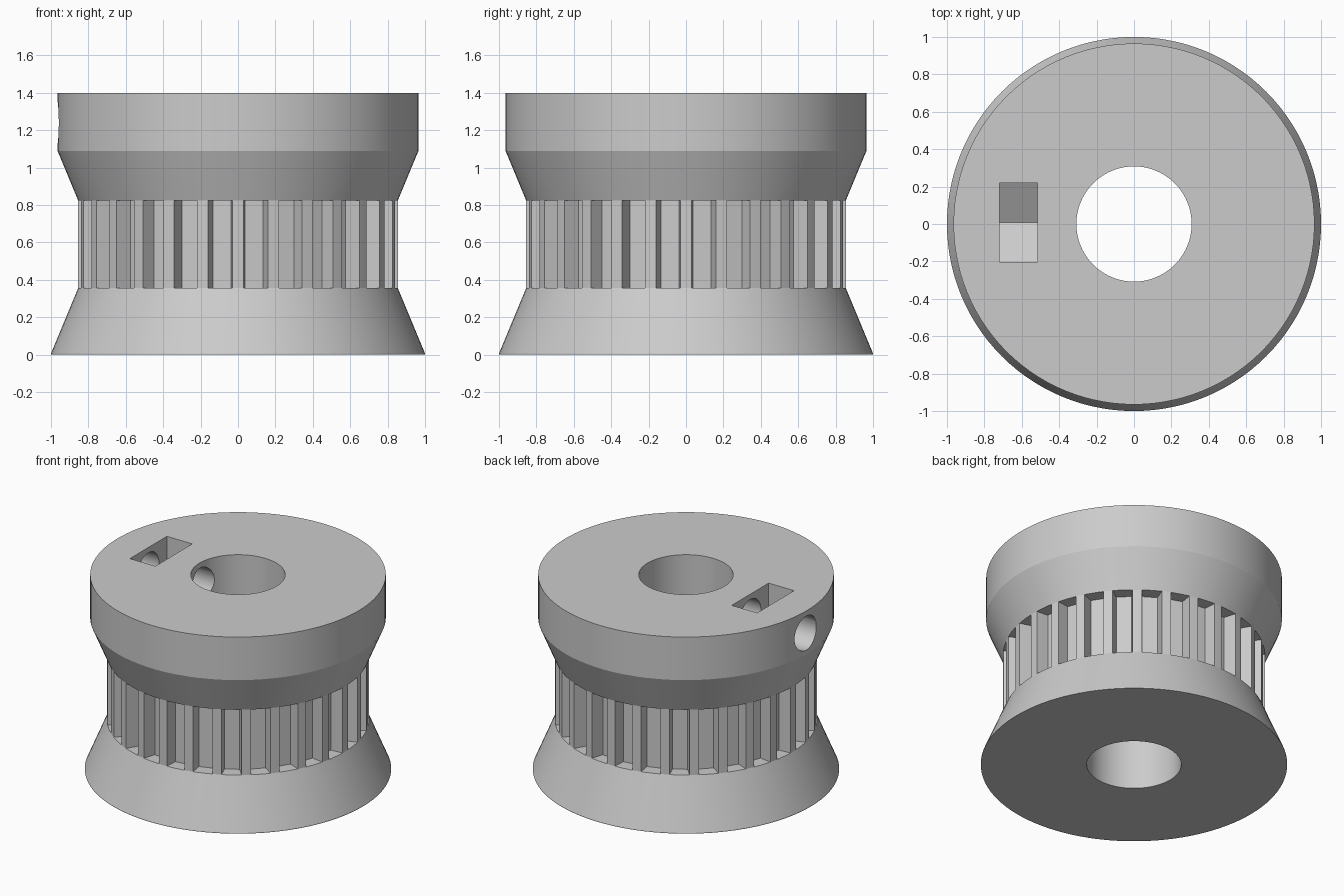
import bpy, bmesh, math
from mathutils import Matrix, Vector

if "Cube" in bpy.data.objects:
    bpy.data.objects.remove(bpy.data.objects["Cube"], do_unlink=True)

TEETH = 28
SEGMENTS = TEETH * 4
NECK_R, ROOT_R, BORE_R = 0.855, 0.765, 0.308
NECK_LOW, NECK_HIGH, TOP = 0.355, 0.825, 1.4
SCREW_Z = 1.24

grey = bpy.data.materials.new("plain_grey")
grey.use_nodes = True
grey.diffuse_color = (0.6, 0.6, 0.6, 1)
grey.node_tree.nodes["Principled BSDF"].inputs["Base Color"].default_value = (0.6, 0.6, 0.6, 1)


def finish(name, bm):
    bmesh.ops.recalc_face_normals(bm, faces=bm.faces)
    mesh = bpy.data.meshes.new(name)
    bm.to_mesh(mesh)
    bm.free()
    mesh.materials.append(grey)
    obj = bpy.data.objects.new(name, mesh)
    bpy.context.collection.objects.link(obj)
    return obj


def lathe(name, profile):
    """Turn a closed (radius, height) profile around z."""
    bm = bmesh.new()
    rings = []
    for i in range(SEGMENTS):
        a = math.tau * i / SEGMENTS
        rings.append([bm.verts.new((r * math.cos(a), r * math.sin(a), z)) for r, z in profile])
    n = len(profile)
    for i, ring in enumerate(rings):
        nxt = rings[(i + 1) % SEGMENTS]
        for j in range(n):
            k = (j + 1) % n
            bm.faces.new((ring[j], nxt[j], nxt[k], ring[k]))
    return finish(name, bm)


def prism(bm, outline, direction):
    """Extrude a closed outline along a direction."""
    face = bm.faces.new([bm.verts.new(p) for p in outline])
    out = bmesh.ops.extrude_face_region(bm, geom=[face], use_keep_orig=True)
    moved = [v for v in out["geom"] if isinstance(v, bmesh.types.BMVert)]
    bmesh.ops.translate(bm, verts=moved, vec=direction)


def carve(target, cutter):
    mod = target.modifiers.new(cutter.name, "BOOLEAN")
    mod.operation = "DIFFERENCE"
    mod.solver = "EXACT"
    mod.object = cutter
    bpy.context.view_layer.objects.active = target
    bpy.ops.object.modifier_apply(modifier=mod.name)
    bpy.data.objects.remove(cutter, do_unlink=True)


# Pulley body: flared base, neck, flared collar and through bore
body = lathe("pulley_body", [
    (BORE_R, 0), (1, 0), (1, 0.006), (NECK_R, NECK_LOW), (NECK_R, NECK_HIGH),
    (0.965, 1.09), (0.965, TOP), (BORE_R, TOP)])

# Belt grooves between the teeth, tapering to the root
bm = bmesh.new()
groove = [(ROOT_R, -0.049), (NECK_R, -0.066), (0.9, -0.066),
          (0.9, 0.066), (NECK_R, 0.066), (ROOT_R, 0.049)]
for i in range(TEETH):
    turn = Matrix.Rotation(math.tau * (i + 0.5) / TEETH, 3, "Z")
    prism(bm, [turn @ Vector((x, y, NECK_LOW)) for x, y in groove],
          Vector((0, 0, NECK_HIGH - NECK_LOW)))
carve(body, finish("groove_cutter", bm))

# Captive nut pocket, open at the top with a pointed floor
bm = bmesh.new()
half = 0.21
pocket = [(-half, TOP + 0.1), (-half, SCREW_Z - half * 0.577),
          (0, SCREW_Z - half * 1.155), (half, SCREW_Z - half * 0.577), (half, TOP + 0.1)]
prism(bm, [(-0.72, y + 0.008, z) for y, z in pocket], Vector((0.203, 0, 0)))
carve(body, finish("nut_pocket_cutter", bm))

# Set screw hole from the collar into the bore
bm = bmesh.new()
bmesh.ops.create_cone(bm, cap_ends=True, segments=40, radius1=0.122, radius2=0.122, depth=1.0)
bmesh.ops.transform(bm, verts=bm.verts, matrix=Matrix.Translation((-0.65, 0.008, SCREW_Z))
                    @ Matrix.Rotation(math.pi / 2, 4, "Y"))
carve(body, finish("screw_hole_cutter", bm))

# Smooth the turned surfaces, keep the machined edges crisp
bpy.ops.object.select_all(action="DESELECT")
body.select_set(True)
bpy.context.view_layer.objects.active = body
bpy.ops.object.shade_smooth_by_angle(angle=math.radians(15))
